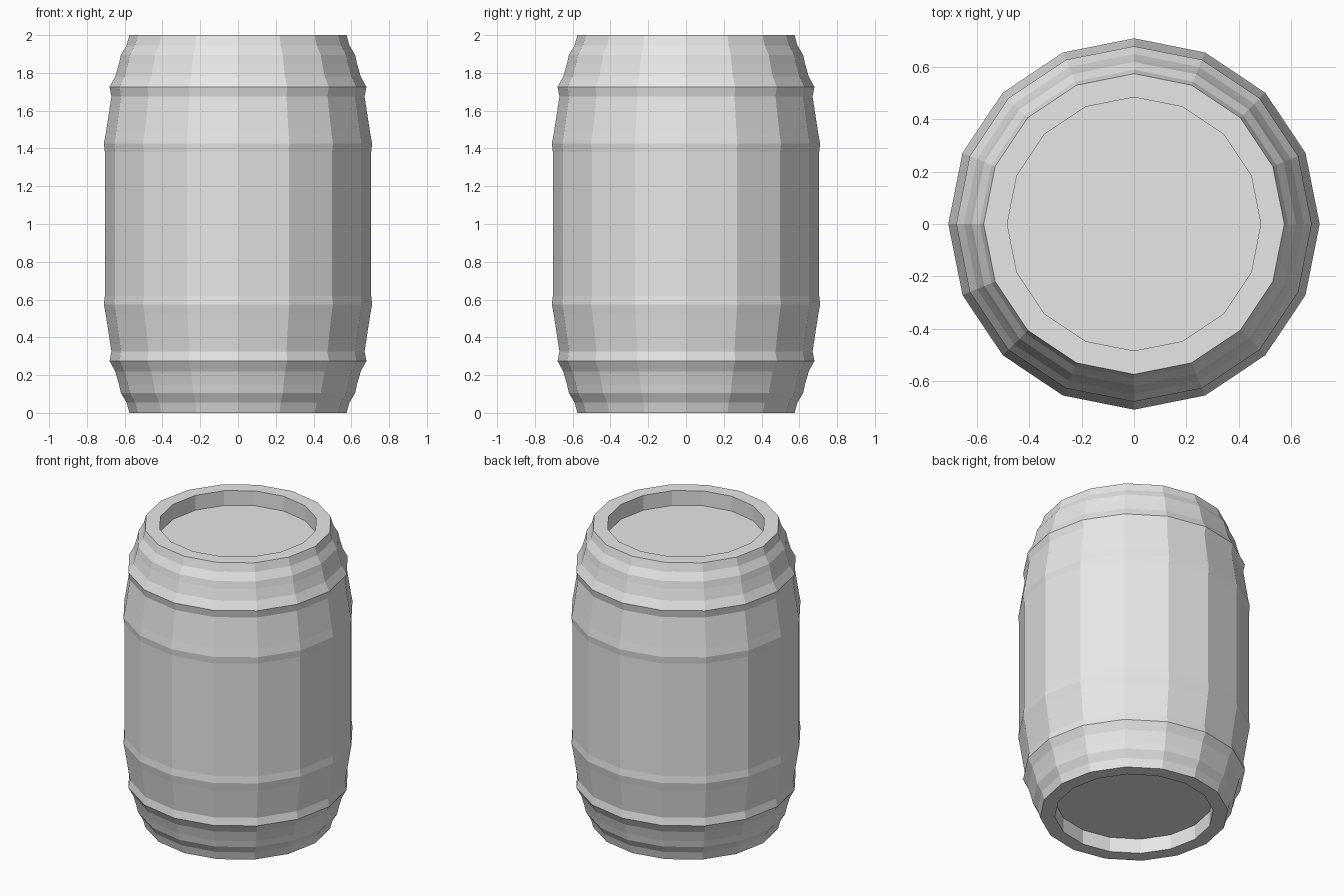
import bpy
import bmesh
from math import cos, sin, tau

SIDES = 16
HEIGHT = 2.0

cube = bpy.data.objects.get("Cube")
if cube:
    bpy.data.objects.remove(cube, do_unlink=True)

grey = bpy.data.materials.new("light_grey")
grey.use_nodes = True
colour = (0.8, 0.8, 0.8, 1)
grey.diffuse_color = colour
grey.node_tree.nodes["Principled BSDF"].inputs["Base Color"].default_value = colour

# Lower half profile (radius, height): recessed head, rim, end hoop, belly hoop
lower = [
    (0.485, 0.10), (0.485, 0.0), (0.575, 0.0),
    (0.59, 0.055), (0.62, 0.105), (0.63, 0.15), (0.65, 0.22),
    (0.68, 0.275), (0.67, 0.325),
    (0.70, 0.52), (0.71, 0.575), (0.705, 0.62),
]
upper = [(r, HEIGHT - z) for r, z in reversed(lower)]


def lathe(name, profile):
    """Spin a profile around z and close both ends with flat heads."""
    bm = bmesh.new()
    rings = [[bm.verts.new((r * cos(tau * i / SIDES), r * sin(tau * i / SIDES), z))
              for i in range(SIDES)] for r, z in profile]
    for a, b in zip(rings, rings[1:]):
        for i in range(SIDES):
            j = (i + 1) % SIDES
            bm.faces.new((a[i], a[j], b[j], b[i]))
    bm.faces.new(rings[0][::-1])
    bm.faces.new(rings[-1])
    bmesh.ops.recalc_face_normals(bm, faces=bm.faces)
    mesh = bpy.data.meshes.new(name)
    bm.to_mesh(mesh)
    bm.free()
    mesh.materials.append(grey)
    obj = bpy.data.objects.new(name, mesh)
    bpy.context.collection.objects.link(obj)
    return obj


# Barrel with hoops and recessed heads
lathe("barrel", lower + upper)
